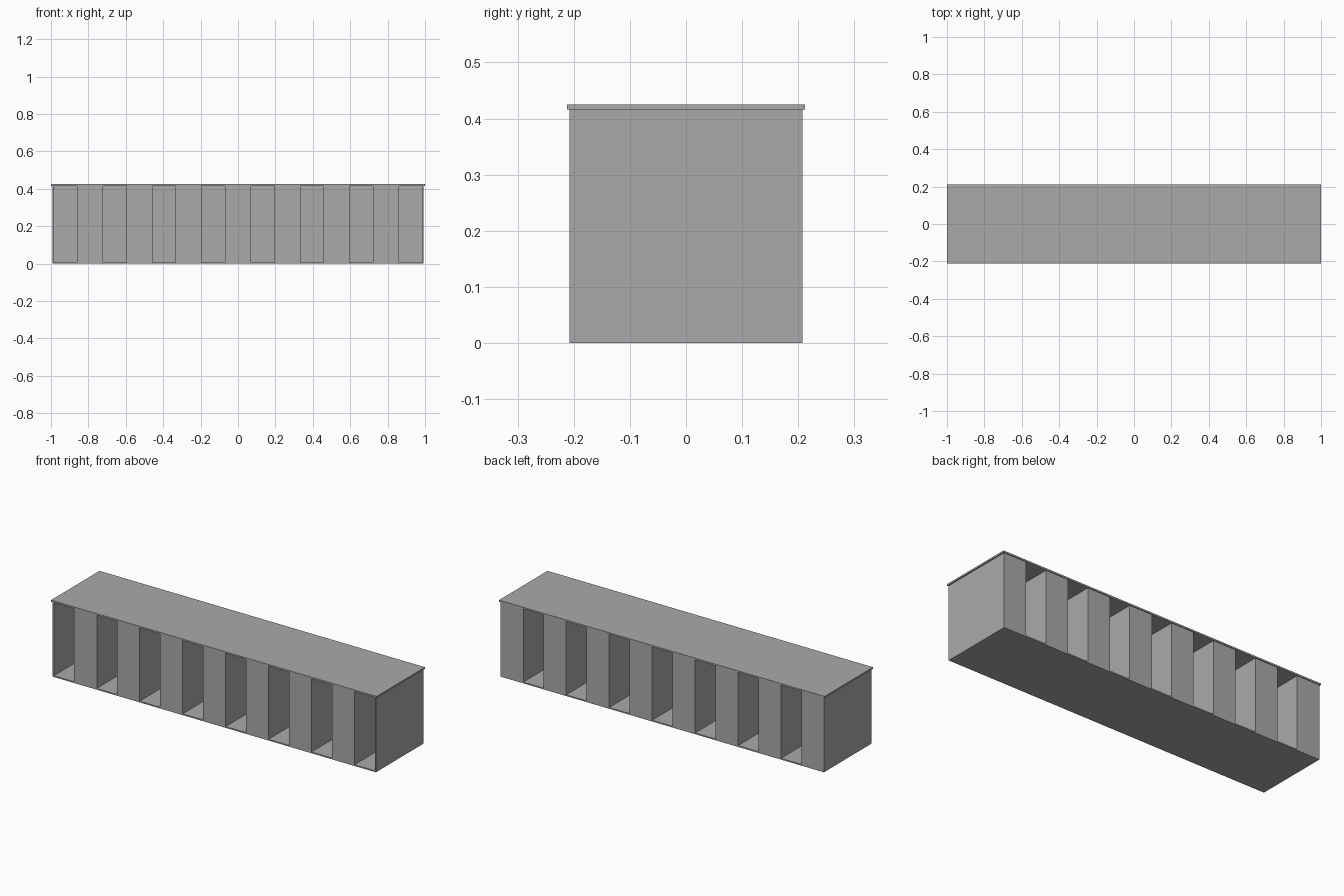
import bpy
import bmesh

cube = bpy.data.objects.get("Cube")
if cube:
    bpy.data.objects.remove(cube, do_unlink=True)

HALF_LENGTH, HALF_DEPTH = 0.993, 0.208
SHEET = 0.007
FLOOR_TOP, WALL_TOP, ROOF_TOP = 0.007, 0.416, 0.425
WALLS = 16

# Single grey finish
grey = bpy.data.materials.new("plain grey")
grey.use_nodes = True
colour = (0.4, 0.4, 0.4, 1)
grey.diffuse_color = colour
grey.node_tree.nodes["Principled BSDF"].inputs["Base Color"].default_value = colour


def add_object(name, bm):
    mesh = bpy.data.meshes.new(name)
    bm.to_mesh(mesh)
    bm.free()
    mesh.materials.append(grey)
    obj = bpy.data.objects.new(name, mesh)
    bpy.context.collection.objects.link(obj)
    return obj


def slab(name, half_x, half_y, bottom, top):
    bm = bmesh.new()
    bmesh.ops.create_cube(bm, size=1)
    bmesh.ops.scale(bm, vec=(2 * half_x, 2 * half_y, top - bottom), verts=bm.verts)
    bmesh.ops.translate(bm, vec=(0, 0, (top + bottom) / 2), verts=bm.verts)
    return add_object(name, bm)


# Floor and slightly overhanging top
slab("bottom_sheet", HALF_LENGTH, HALF_DEPTH, 0, FLOOR_TOP)
slab("top_sheet", 1, 0.2125, WALL_TOP, ROOF_TOP)

# Core folded back and forth, open in turn to the front and the back
first = -HALF_LENGTH + SHEET / 2
pitch = -2 * first / (WALLS - 1)
inset = HALF_DEPTH - SHEET / 2
path = []
for i in range(WALLS):
    side = -1 if i % 2 == 0 else 1
    x = first + i * pitch
    path += [(x, side * inset), (x, -side * inset)]

# Free ends of the sheet run flush with the front
path[0] = (path[0][0], -HALF_DEPTH)
path[-1] = (path[-1][0], -HALF_DEPTH)

bm = bmesh.new()
columns = [(bm.verts.new((x, y, FLOOR_TOP)), bm.verts.new((x, y, WALL_TOP)))
           for x, y in path]
for (low_a, high_a), (low_b, high_b) in zip(columns, columns[1:]):
    bm.faces.new((low_a, low_b, high_b, high_a))
core = add_object("folded_core", bm)
thickness = core.modifiers.new("sheet thickness", "SOLIDIFY")
thickness.thickness = SHEET
thickness.offset = 0
thickness.use_even_offset = True
